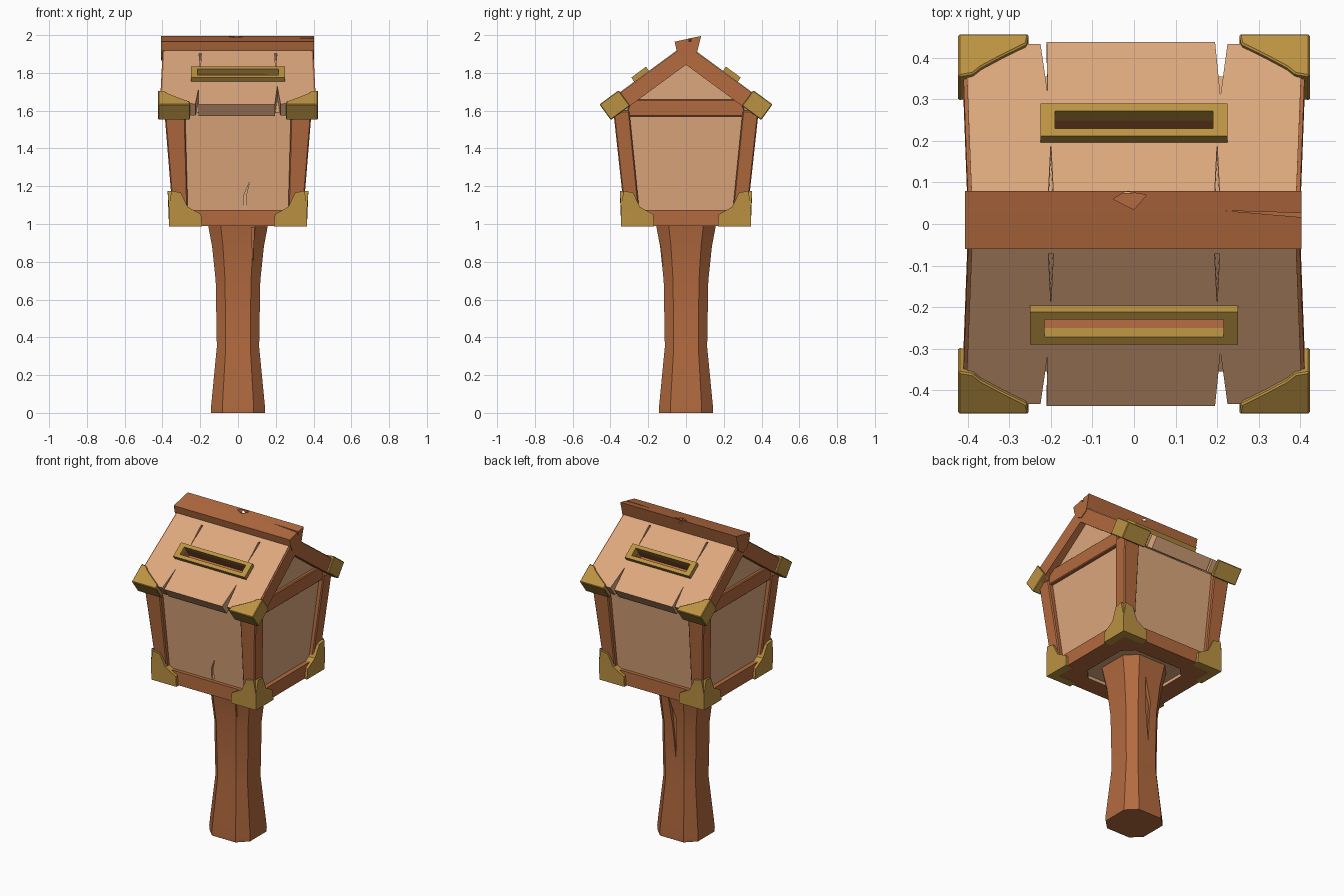
import bpy, bmesh, math
from mathutils import Matrix, Vector

if "Cube" in bpy.data.objects:
    bpy.data.objects.remove(bpy.data.objects["Cube"], do_unlink=True)


def material(name, rgb):
    m = bpy.data.materials.new(name)
    m.use_nodes = True
    m.diffuse_color = (*rgb, 1)
    m.node_tree.nodes["Principled BSDF"].inputs["Base Color"].default_value = (*rgb, 1)
    return m


WOOD = material("brown_wood", (0.45, 0.145, 0.05))
TAN = material("tan_boards", (0.72, 0.39, 0.205))
GOLD = material("gold_metal", (0.50, 0.29, 0.055))


def finish(name, bm, mat, bevel=0):
    bmesh.ops.recalc_face_normals(bm, faces=bm.faces)
    mesh = bpy.data.meshes.new(name)
    bm.to_mesh(mesh)
    bm.free()
    mesh.materials.append(mat)
    obj = bpy.data.objects.new(name, mesh)
    bpy.context.collection.objects.link(obj)
    if bevel:
        mod = obj.modifiers.new("worn_edges", 'BEVEL')
        mod.width = bevel
        mod.segments = 1
    return obj


def hull(name, points, mat, bevel=0):
    bm = bmesh.new()
    for p in points:
        bm.verts.new(p)
    bmesh.ops.convex_hull(bm, input=bm.verts)
    bmesh.ops.dissolve_limit(bm, angle_limit=0.01, verts=bm.verts, edges=bm.edges)
    return finish(name, bm, mat, bevel)


def prism(name, outline, low, high, mat, frame=None, bevel=0):
    """Extrude a 2D outline between two heights of a local frame."""
    frame = frame or Matrix()
    bm = bmesh.new()
    bottom, top = [[bm.verts.new(frame @ Vector((u, v, w))) for u, v in outline]
                   for w in (low, high)]
    bm.faces.new(bottom)
    bm.faces.new(top)
    for i in range(len(outline)):
        j = (i + 1) % len(outline)
        bm.faces.new((bottom[i], bottom[j], top[j], top[i]))
    return finish(name, bm, mat, bevel)


def cut(obj, outline, low, high, mat, frame=None):
    """Carve a pocket whose walls take the given material."""
    cutter = prism("cutter", outline, low, high, mat, frame)
    cutter.hide_render = True
    mod = obj.modifiers.new("pocket", 'BOOLEAN')
    mod.operation = 'DIFFERENCE'
    mod.solver = 'EXACT'
    mod.material_mode = 'TRANSFER'
    mod.object = cutter
    bpy.context.view_layer.objects.active = obj
    bpy.ops.object.modifier_apply(modifier=mod.name)
    bpy.data.objects.remove(cutter, do_unlink=True)


def rect(x, y0, y1):
    return [(-x, y0), (x, y0), (x, y1), (-x, y1)]


def chamfered(x, y, c):
    return [(x, -y + c), (x, y - c), (x - c, y), (-x + c, y),
            (-x, y - c), (-x, -y + c), (-x + c, -y), (x - c, -y)]


def axes(u, v, w, origin=(0, 0, 0)):
    return Matrix((u, v, w)).transposed().to_4x4() if not any(origin) else \
        Matrix.Translation(origin) @ Matrix((u, v, w)).transposed().to_4x4()


FRONT = axes((1, 0, 0), (0, 0, 1), (0, -1, 0))
BACK = axes((1, 0, 0), (0, 0, 1), (0, 1, 0))
SIDE = axes((0, 1, 0), (0, 0, 1), (1, 0, 0))

# Flared support post
bm = bmesh.new()
rings = []
for z, r in ((0, .142), (.03, .143), (.35, .112), (.7, .118), (.88, .137), (1.03, .165)):
    rings.append([bm.verts.new((x, y, z)) for x, y in chamfered(r, r, r * .42)])
for a, b in zip(rings, rings[1:]):
    for i in range(8):
        j = (i + 1) % 8
        bm.faces.new((a[i], a[j], b[j], b[i]))
bm.faces.new(rings[0])
bm.faces.new(rings[-1])
post = finish("support_post", bm, WOOD)
cut(post, [(.07, .98), (.085, .98), (.08, .78)], .1, .3, WOOD, FRONT)
cut(post, [(-.02, .75), (.03, .9), (-.01, .5)], .105, .3, WOOD, BACK)
bpy.ops.object.select_all(action='DESELECT')
post.select_set(True)
bpy.context.view_layer.objects.active = post
bpy.ops.object.shade_smooth_by_angle(angle=math.radians(30))

# Base frame with a recessed floor board below
base = prism("base_frame", rect(.35, -.325, .325), .99, 1.075, WOOD)
cut(base, chamfered(.225, .21, .06), .9, 1.01, TAN)

# Walls with gable ends
body = [(sx * x, sy * y, z) for sx in (-1, 1) for sy in (-1, 1)
        for x, y, z in ((.32, .30, 1.05), (.36, .355, 1.59))]
body += [(sx * .36, 0, 1.85) for sx in (-1, 1)]
walls = hull("walls", body, TAN)
cut(walls, [(.03, 1.08), (.045, 1.08), (.045, 1.16), (.06, 1.22), (.03, 1.15)],
    .297, .5, TAN, FRONT)

# Corner posts and their lower metal brackets
SHOE = [(0, 0), (.175, 0), (.17, .065), (.10, .105), (.07, .18), (.02, .19), (0, .10)]


def shoe_plate(name, sx, sy, along_x):
    """Bracket plate leaning outward with the corner post."""
    bm = bmesh.new()
    layers = []
    for inset in (0, .05):
        layer = []
        for a, h in SHOE:
            lean = .07 * max(h - .08, 0)
            if along_x:
                p = (.365 + lean - a, .343 + lean - inset)
            else:
                p = (.365 + lean - inset, .343 + lean - a)
            layer.append(bm.verts.new((sx * p[0], sy * p[1], .986 + h)))
        layers.append(layer)
        bm.faces.new(layer)
    n = len(SHOE)
    for i in range(n):
        j = (i + 1) % n
        bm.faces.new((layers[0][i], layers[0][j], layers[1][j], layers[1][i]))
    finish(name, bm, GOLD)


for sx, xname in ((-1, "right"), (1, "left")):
    for sy, yname in ((-1, "front"), (1, "back")):
        tag = f"{yname}_{xname}"
        corners = [(sx * x, sy * y, 1.05) for x in (.265, .345) for y in (.245, .325)]
        corners += [(sx * x, sy * y, 1.6) for x in (.28, .39) for y in (.30, .385)]
        hull("corner_post_" + tag, corners, WOOD, .006)
        shoe_plate("base_bracket_front_" + tag, sx, sy, True)
        shoe_plate("base_bracket_side_" + tag, sx, sy, False)
    # Cross beam below the gable
    low, high = sorted((sx * .32, sx * .38))
    prism("gable_beam_" + xname, [(-.32, 1.57), (.32, 1.57), (.29, 1.66), (-.29, 1.66)],
          low, high, WOOD, SIDE, .005)

# Roof halves: boards, slot, rafters and eave brackets
PITCH = math.atan(.735)
C, S = math.cos(PITCH), math.sin(PITCH)
EAVE = .543
CLIP = [(0, 0), (.17, 0), (.165, .03), (.10, .07), (.055, .10), (.035, .12), (0, .127)]
for sy, tag, slot in ((-1, "front", .25), (1, "back", .225)):
    roof = axes((1, 0, 0), (0, sy * C, -S), (0, sy * S, C), (0, 0, 1.955))
    outline = [(-.388, 0), (.388, 0), (.405, EAVE - .01), (.225, EAVE - .005),
               (.208, EAVE - .16), (.195, EAVE), (-.21, EAVE), (-.208, EAVE - .15),
               (-.225, EAVE - .005), (-.405, EAVE - .01)]
    boards = prism("roof_boards_" + tag, outline, -.078, 0, TAN, roof)
    hole = rect(slot - .035, .265, .317)
    cut(boards, hole, -.065, .1, WOOD, roof)
    for x in (-.2, .2):
        cut(boards, [(x - .006, .09), (x + .006, .09), (x, .24)], -.04, .1, TAN, roof)
    trim = prism("slot_trim_" + tag, rect(slot, .243, .34), -.01, .027, GOLD, roof)
    cut(trim, hole, -.1, .1, GOLD, roof)
    for sx, xname in ((-1, "right"), (1, "left")):
        prism(f"rafter_{tag}_{xname}",
              [(sx * .325, 0), (sx * .397, 0), (sx * .413, .525), (sx * .325, .525)],
              -.09, -.004, WOOD, roof)
        clip = [(sx * (.423 - u), .56 - v) for u, v in CLIP]
        prism(f"eave_bracket_{tag}_{xname}", clip, -.09, .012, GOLD, roof, .004)

# Rough ridge beam, wider at the top
ridge = prism("ridge_beam", [(-.06, 1.965), (-.05, 1.92), (-.03, 1.885), (.01, 1.865),
                             (.055, 1.895), (.08, 1.995), (.03, 1.985)],
              -.407, .403, WOOD, SIDE)
cut(ridge, [(-.05, .06), (.0, .035), (.03, .07), (-.02, .078)], 1.972, 2.1, WOOD)
cut(ridge, [(.22, .032), (.42, .015), (.42, .026)], 1.965, 2.1, WOOD)
